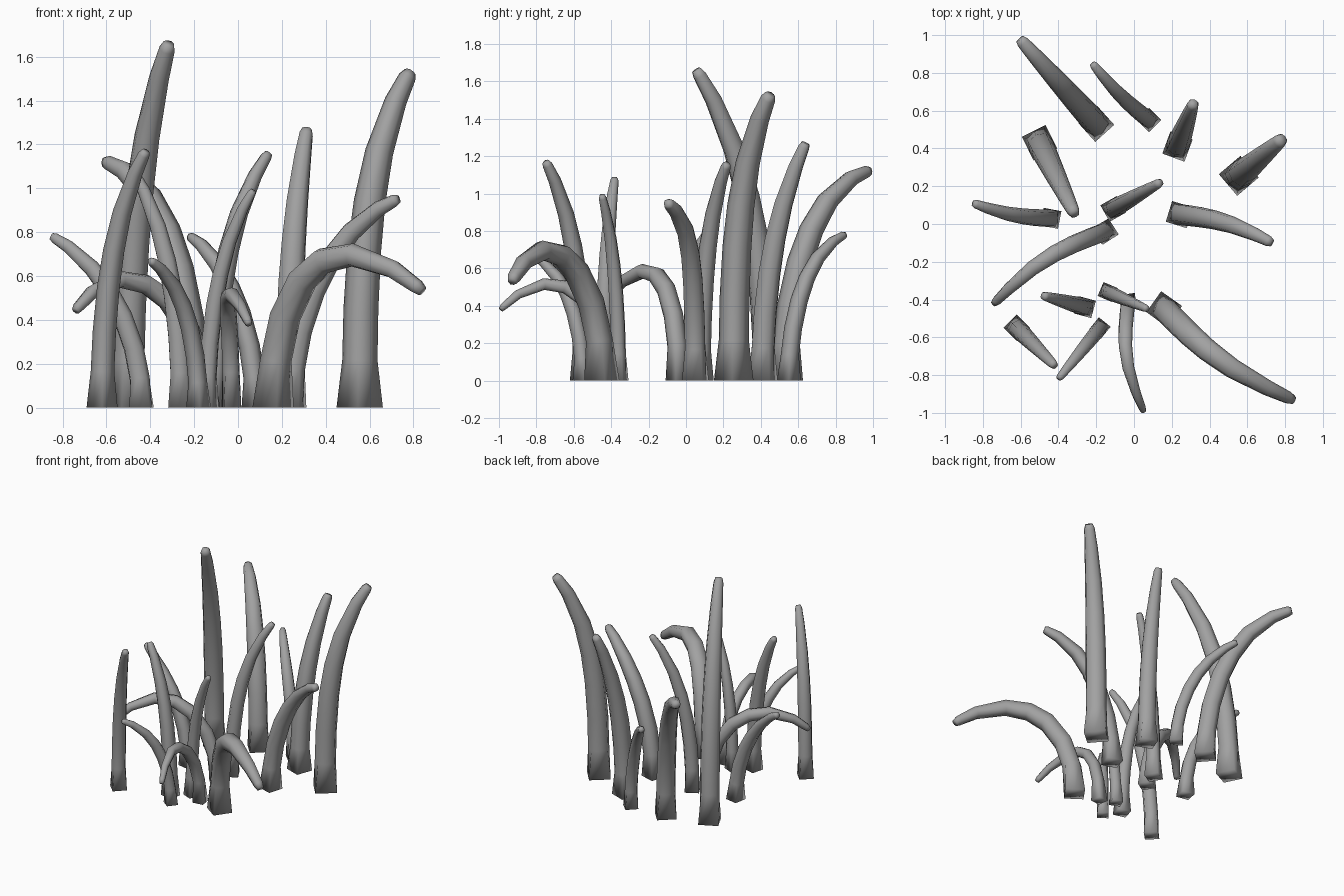
import bpy, bmesh
from math import sin, pi
from mathutils import Vector

RINGS = [0, 0.13, 0.27, 0.43, 0.57, 0.72, 0.89, 0.98, 1]
SCALE = [1, 1.0, 0.99, 0.96, 0.9, 0.8, 0.63, 0.5, 0.36]
# Cross-section directions: edge middles and corners of a square
AROUND = [(1, 0), (1, 1), (0, 1), (-1, 1), (-1, 0), (-1, -1), (0, -1), (1, -1)]
count = 0

dark_grey = bpy.data.materials.new("dark_grey")
dark_grey.diffuse_color = (0.36, 0.36, 0.36, 1)


def blade(base, tip, width, h1, h2, lean=0.2, bow=0.0):
    """Tapered stalk: square foot, softened square section, bent along a curve.
    h1, h2 and lean shape the arc; bow curves it sideways in plan."""
    global count
    count += 1
    flat = Vector((tip[0] - base[0], tip[1] - base[1], 0))
    side = Vector((-flat.y, flat.x, 0)).normalized()
    foot = Vector((base[0], base[1], 0))

    def spine(t):
        u = 1 - t
        r = 3 * u * t * t * lean + t ** 3
        z = 3 * u * u * t * h1 + 3 * u * t * t * h2 + t ** 3 * tip[2]
        return foot + flat * r + side * bow * sin(pi * r) + Vector((0, 0, z))

    bm = bmesh.new()
    loops = []
    for i, (t, s) in enumerate(zip(RINGS, SCALE)):
        tangent = (spine(t + 0.01) - spine(t - 0.01)).normalized()
        if i == 0:
            tangent = Vector((0, 0, 1))
        across = side - tangent * side.dot(tangent)
        across.normalize()
        out = across.cross(tangent)
        loop = []
        for a, b in AROUND:
            if i == 0:
                k = 0.5
            else:
                k = 0.38 if a and b else 0.49
            loop.append(bm.verts.new(spine(t) + (out * a + across * b) * k * width * s))
        loops.append(loop)
    for lo, hi in zip(loops, loops[1:]):
        for j in range(8):
            bm.faces.new((lo[j], lo[(j + 1) % 8], hi[(j + 1) % 8], hi[j]))
    bm.faces.new(loops[0][::-1])
    bm.faces.new(loops[-1])
    bmesh.ops.recalc_face_normals(bm, faces=bm.faces)
    for f in bm.faces:
        f.smooth = True
    name = f"grass_blade_{count:02d}"
    mesh = bpy.data.meshes.new(name)
    bm.to_mesh(mesh)
    bm.free()
    mesh.materials.append(dark_grey)
    bpy.context.collection.objects.link(bpy.data.objects.new(name, mesh))


# Back blades
blade((-0.20, 0.53), (-0.605, 0.98, 1.12), 0.135, 0.50, 1.05, 0.30)
blade((0.08, 0.55), (-0.22, 0.85, 0.78), 0.09, 0.35, 0.70, 0.40, 0.015)
blade((0.23, 0.41), (0.315, 0.64, 1.27), 0.125, 0.45, 0.90, 0.25)
blade((0.555, 0.255), (0.785, 0.45, 1.53), 0.15, 0.55, 1.15, 0.03)
blade((-0.50, 0.43), (-0.315, 0.055, 1.66), 0.14, 0.55, 1.20, 0.20)

# Middle blades
blade((0.24, 0.05), (0.73, -0.10, 0.95), 0.115, 0.45, 0.85, 0.40, 0.03)
blade((-0.11, 0.08), (0.14, 0.22, 1.16), 0.10, 0.42, 0.88, 0.20)
blade((-0.15, -0.04), (-0.74, -0.42, 0.44), 0.10, 0.50, 0.77, 0.55, -0.05)
blade((-0.44, 0.03), (-0.85, 0.11, 0.78), 0.095, 0.35, 0.66, 0.40, 0.02)

# Front blades
blade((-0.26, -0.44), (-0.48, -0.38, 1.08), 0.095, 0.40, 0.82, 0.25)
blade((-0.14, -0.36), (0.07, -0.45, 0.99), 0.08, 0.36, 0.75, 0.25)
blade((-0.03, -0.41), (0.05, -0.99, 0.38), 0.08, 0.46, 0.68, 0.50, -0.05)
blade((0.16, -0.45), (0.84, -0.93, 0.53), 0.135, 0.60, 0.91, 0.46, -0.05)
blade((-0.62, -0.55), (-0.42, -0.75, 1.17), 0.10, 0.42, 0.88, 0.20)
blade((-0.18, -0.55), (-0.40, -0.82, 0.67), 0.08, 0.30, 0.58, 0.32)
